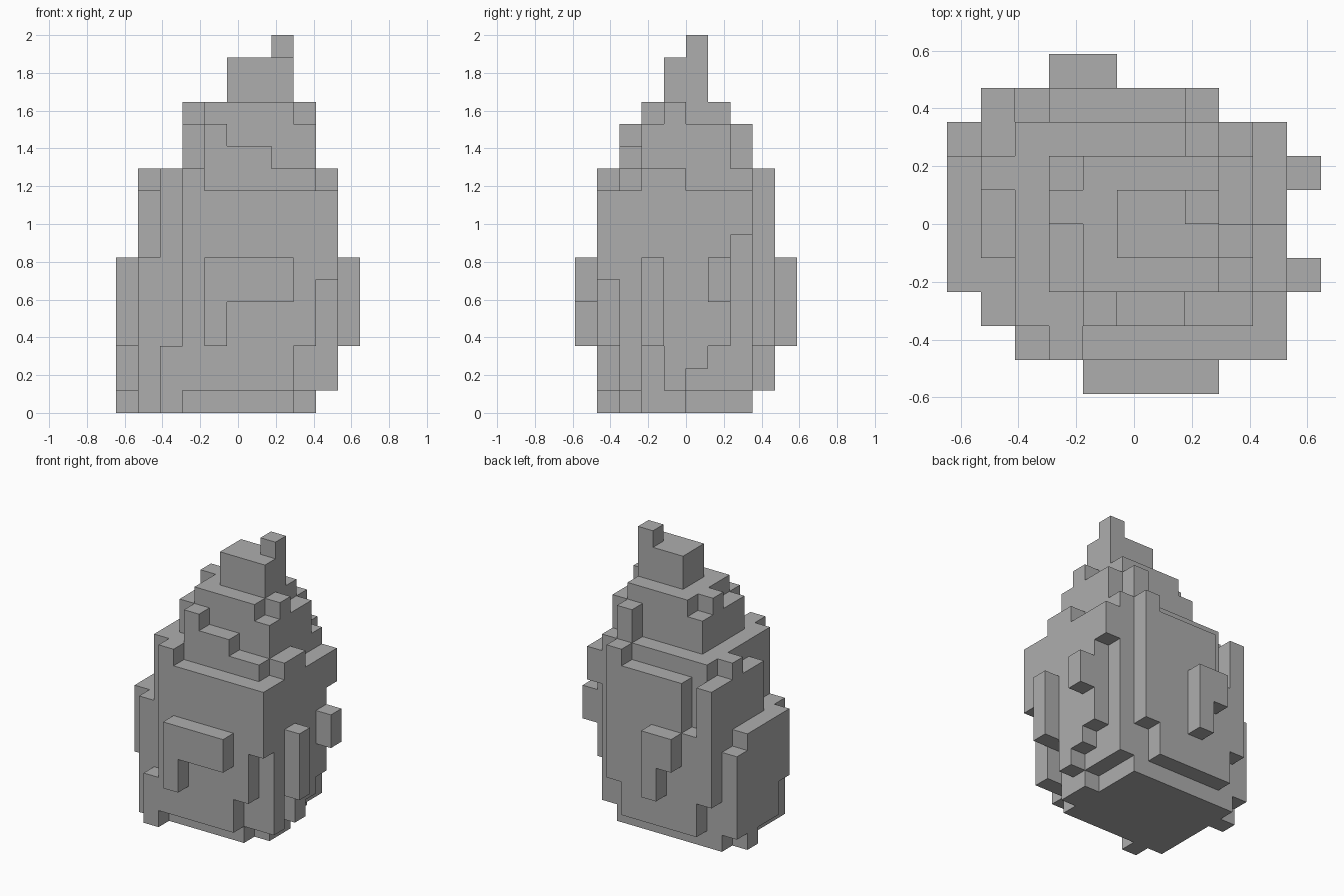
import bpy
import bmesh
from mathutils import Vector

if "Cube" in bpy.data.objects:
    bpy.data.objects.remove(bpy.data.objects["Cube"], do_unlink=True)

UNIT = 2 / 17                        # edge of one block
ORIGIN = Vector((-5.5, -5, 0))       # block grid corner, in blocks

stone = bpy.data.materials.new("stone_grey")
stone.use_nodes = True
GREY = (0.42, 0.42, 0.42, 1)
stone.diffuse_color = GREY
stone.node_tree.nodes["Principled BSDF"].inputs["Base Color"].default_value = GREY

filled = set()
parts = {}


def part(name, *boxes):
    """Fill block boxes given as x, y and z ranges; earlier parts keep shared blocks."""
    cells = parts.setdefault(name, set())
    for (x0, x1), (y0, y1), (z0, z1) in boxes:
        cells.update((x, y, z)
                     for x in range(x0, x1)
                     for y in range(y0, y1)
                     for z in range(z0, z1))
    cells -= filled
    filled.update(cells)


# Main body and its base
part("body",
     ((1, 8), (2, 8), (0, 1)),
     ((2, 9), (2, 8), (1, 10)),
     ((2, 9), (3, 8), (10, 11)),
     ((2, 4), (2, 3), (10, 11)))
part("base_steps",
     ((8, 9), (3, 5), (0, 1)),
     ((2, 3), (1, 2), (0, 3)),
     ((0, 1), (6, 7), (0, 1)))

# Front wall, its corner stones and the raised hook
part("front_wall",
     ((3, 8), (1, 2), (1, 10)),
     ((8, 9), (1, 2), (3, 10)),
     ((9, 10), (1, 2), (6, 10)),
     ((3, 4), (1, 2), (10, 11)))
part("front_hook",
     ((4, 8), (0, 1), (5, 7)),
     ((4, 5), (0, 1), (3, 5)))

# Back wall with its hook and corner columns
part("back_wall",
     ((3, 7), (8, 9), (1, 10)),
     ((2, 3), (8, 9), (1, 7)),
     ((7, 8), (8, 9), (3, 11)))
part("back_hook",
     ((4, 5), (9, 10), (3, 7)),
     ((3, 4), (9, 10), (5, 7)))

# Left wall with a stepped lower edge and two knobs
part("left_wall",
     ((9, 10), (2, 3), (1, 10)),
     ((9, 10), (3, 4), (3, 11)),
     ((9, 10), (4, 5), (1, 11)),
     ((9, 10), (5, 6), (2, 10)),
     ((9, 10), (6, 7), (3, 10)),
     ((9, 10), (7, 8), (8, 10)))
part("left_knobs",
     ((10, 11), (3, 4), (3, 7)),
     ((10, 11), (6, 7), (5, 7)))

# Right wall and the thick slab on it
part("right_wall",
     ((1, 2), (2, 4), (0, 7)),
     ((1, 2), (4, 8), (0, 10)),
     ((1, 2), (6, 7), (10, 11)),
     ((1, 2), (8, 9), (3, 10)))
part("right_slab",
     ((0, 1), (3, 4), (3, 7)),
     ((0, 1), (4, 7), (1, 7)),
     ((0, 1), (7, 8), (1, 6)))

# Upper tier with uneven top edges
part("upper_tier",
     ((3, 9), (3, 7), (11, 13)),
     ((4, 8), (3, 7), (13, 14)),
     ((3, 4), (5, 6), (13, 14)),
     ((8, 9), (4, 5), (13, 14)))
part("front_stair",
     ((4, 5), (2, 3), (10, 13)),
     ((5, 7), (2, 3), (10, 12)),
     ((7, 9), (2, 3), (10, 11)))
part("back_post", ((7, 8), (7, 8), (11, 13)))

# Peak
part("peak",
     ((5, 8), (4, 6), (14, 16)),
     ((7, 8), (5, 6), (16, 17)))


def build(name, cells):
    """Make the outer skin of one part, leaving out faces against other blocks."""
    bm = bmesh.new()
    verts = {}
    for cell in sorted(cells):
        for axis in range(3):
            for side in (0, 1):
                near = list(cell)
                near[axis] += 2 * side - 1
                if tuple(near) in filled:
                    continue
                u, v = (axis + 1) % 3, (axis + 2) % 3
                loop = []
                for du, dv in ((0, 0), (1, 0), (1, 1), (0, 1)):
                    p = list(cell)
                    p[axis] += side
                    p[u] += du
                    p[v] += dv
                    key = tuple(p)
                    if key not in verts:
                        verts[key] = bm.verts.new((Vector(key) + ORIGIN) * UNIT)
                    loop.append(verts[key])
                bm.faces.new(loop if side else loop[::-1])
    # Merge coplanar squares into clean flat faces
    bmesh.ops.dissolve_limit(bm, angle_limit=0.01, verts=bm.verts[:], edges=bm.edges[:])
    mesh = bpy.data.meshes.new(name)
    bm.to_mesh(mesh)
    bm.free()
    mesh.materials.append(stone)
    bpy.context.collection.objects.link(bpy.data.objects.new(name, mesh))


for part_name, part_cells in parts.items():
    build(part_name, part_cells)
